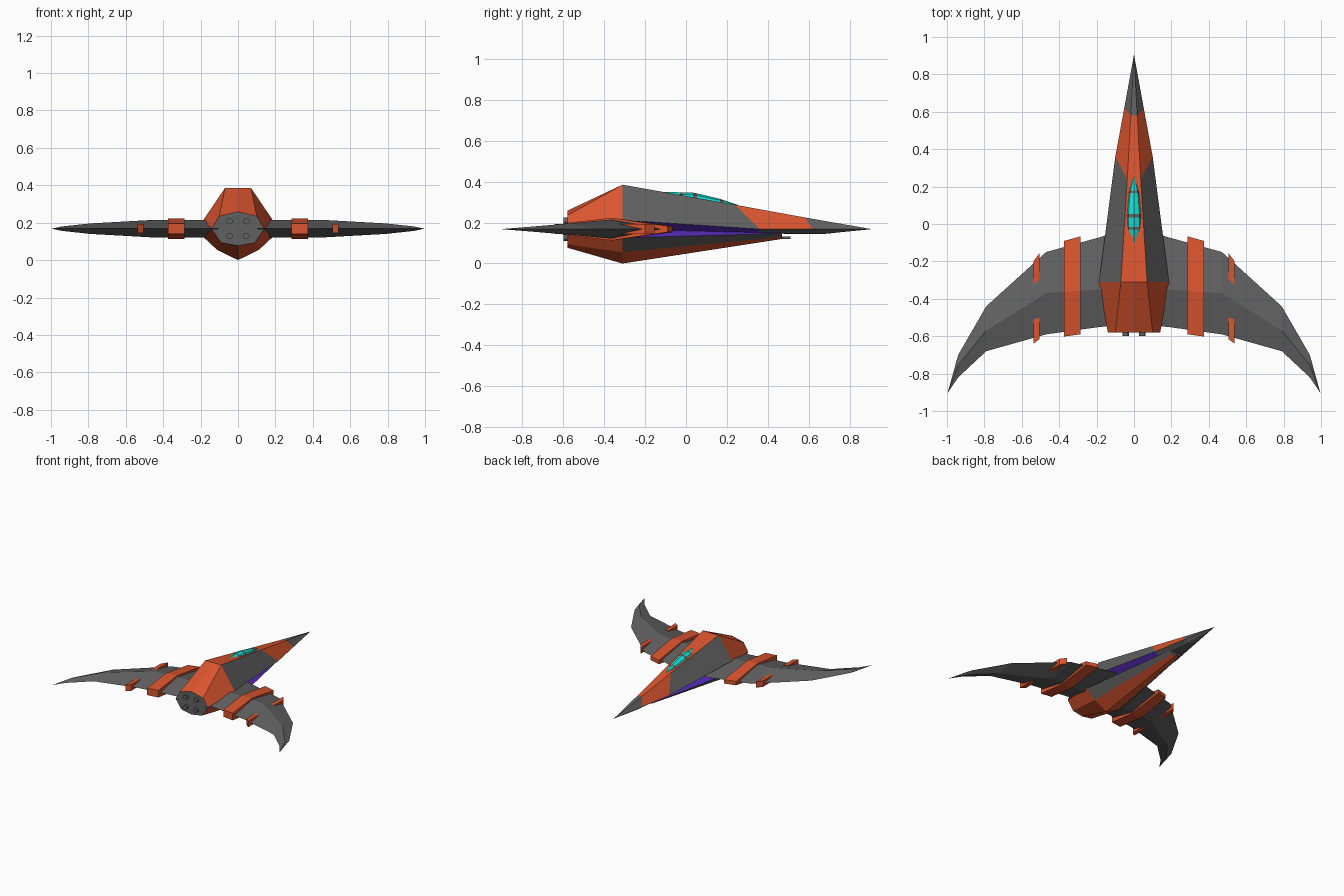
import bpy
import bmesh
from mathutils import Vector

cube = bpy.data.objects.get("Cube")
if cube:
    bpy.data.objects.remove(cube, do_unlink=True)

MID = 0.168  # height of the wing plane


def make_material(name, color):
    mat = bpy.data.materials.new(name)
    mat.use_nodes = True
    mat.diffuse_color = (*color, 1)
    mat.node_tree.nodes["Principled BSDF"].inputs["Base Color"].default_value = (*color, 1)
    return mat


GREY, ORANGE, CYAN, PURPLE = range(4)
palette = [
    make_material("hull_grey", (0.12, 0.12, 0.12)),
    make_material("orange_red", (0.7, 0.09, 0.028)),
    make_material("canopy_cyan", (0.008, 0.7, 0.62)),
    make_material("channel_purple", (0.1, 0.025, 0.5)),
]


def loft(name, rings, paint):
    """Skin closed rings of points; paint(segment, side) picks the colour, caps are grey unless painted."""
    bm = bmesh.new()
    loops = [[bm.verts.new(p) for p in ring] for ring in rings]
    count = len(rings[0])
    for seg, (a, b) in enumerate(zip(loops, loops[1:])):
        for side in range(count):
            nxt = (side + 1) % count
            face = bm.faces.new((a[side], a[nxt], b[nxt], b[side]))
            face.material_index = paint(seg, side)
    for seg, loop in ((-1, loops[0]), (-2, loops[-1])):
        bm.faces.new(loop).material_index = paint(seg, 0)
    bmesh.ops.remove_doubles(bm, verts=bm.verts, dist=0.0005)
    bmesh.ops.recalc_face_normals(bm, faces=bm.faces)
    mesh = bpy.data.meshes.new(name)
    bm.to_mesh(mesh)
    bm.free()
    for mat in palette:
        mesh.materials.append(mat)
    obj = bpy.data.objects.new(name, mesh)
    bpy.context.collection.objects.link(obj)
    return obj


def mirrored_ring(half):
    """Half section from top centre to bottom centre, completed on the other side."""
    points = [Vector(p) for p in half]
    return points + [Vector((-p.x, p.y, p.z)) for p in points[-2:0:-1]]


def half_side(side, count):
    """Index of a ring side counted from the top centre on either half."""
    return min(side, count - 1 - side)


# Upper hull: top centre, shoulder, side edge, channel root, bottom centre
tail, waist, tip = -0.58, -0.31, 0.907
upper = [
    [(0, tail, 0.258), (0.1, tail, 0.235), (0.14, tail, MID), (0.1, tail, MID), (0, tail, MID)],
    [(0, waist, 0.385), (0.07, waist, 0.385), (0.187, waist, 0.212), (0.13, waist, MID), (0, waist, MID)],
    [(0, 0.24, 0.287), (0.036, 0.24, 0.287), (0.1, 0.36, MID), (0.06, 0.35, 0.15), (0, 0.35, 0.147)],
    [(0, 0.58, 0.225), (0.017, 0.58, 0.225), (0.052, 0.62, MID), (0.025, 0.63, 0.147), (0, 0.66, 0.143)],
    [(0, tip, MID)] * 5,
]


def paint_upper(seg, side):
    part = half_side(side, 8)
    if seg < 0:
        return GREY
    if part >= 2:
        return PURPLE if seg < 2 else GREY
    if seg == 3 or (seg == 1 and part == 1):
        return GREY
    return ORANGE


loft("upper_hull", [mirrored_ring(r) for r in upper], paint_upper)

# Lower hull: centre, channel root, side edge, chine, keel
nose = 0.47
lower = [
    [(0, tail, MID), (0.1, tail, MID), (0.14, tail, MID - 0.003), (0.09, tail, 0.093), (0, tail, 0.077)],
    [(0, waist, MID), (0.13, waist, MID), (0.187, waist, 0.125), (0.112, waist, 0.055), (0, waist, 0)],
    [(0, nose, 0.15), (0.03, nose, 0.15), (0.055, nose, 0.147), (0.03, nose, 0.13), (0, nose, 0.12)],
]


def paint_lower(seg, side):
    part = half_side(side, 8)
    if seg < 0:
        return GREY
    if part < 2:
        return PURPLE
    return GREY if seg == 1 and part == 2 else ORANGE


loft("lower_hull", [mirrored_ring(r) for r in lower], paint_lower)

# Wing stations: x, leading y, ridge y, trailing y, half thickness
stations = [
    (0.1, -0.045, -0.34, -0.545, 0.046),
    (0.18, -0.07, -0.35, -0.55, 0.046),
    (0.47, -0.15, -0.37, -0.59, 0.046),
    (0.79, -0.44, -0.57, -0.68, 0.028),
    (0.94, -0.70, -0.755, -0.82, 0.012),
    (0.997, -0.905, -0.905, -0.905, 0),
]


def wing_at(x):
    """Interpolated lead, ridge, trail and thickness at a span position."""
    for a, b in zip(stations, stations[1:]):
        if a[0] <= x <= b[0]:
            t = (x - a[0]) / (b[0] - a[0])
            return [p + (q - p) * t for p, q in zip(a[1:], b[1:])]


def diamond(sign, x, lead, ridge, trail, half):
    x *= sign
    return [(x, lead, MID), (x, ridge, MID + half), (x, trail, MID), (x, ridge, MID - half)]


def band_ring(sign, x):
    """Wing section grown slightly, with blunt front and rear ends."""
    lead, ridge, trail, half = wing_at(x)
    outline = [(lead + 0.033, 0.015), (ridge, half + 0.009), (trail - 0.025, 0.028)]
    top = [(sign * x, y, MID + h) for y, h in outline]
    return top + [(sign * x, y, MID - h) for y, h in reversed(outline)]


def clip_ring(sign, x, front, back):
    half = 0.024
    return [(sign * x, y, MID + h) for y, h in
            ((front, half), (back, half), (back, -half), (front, -half))]


for label, sign in (("left", 1), ("right", -1)):
    loft(label + "_wing", [diamond(sign, *s) for s in stations], lambda seg, side: GREY)
    loft(label + "_wing_band", [band_ring(sign, x) for x in (0.285, 0.375)],
         lambda seg, side: ORANGE)
    # Small clips on the leading and trailing edges
    for end, inner, outer in (("front", (-0.155, -0.32), (-0.2, -0.35)),
                              ("rear", (-0.5, -0.615), (-0.51, -0.64))):
        loft(label + "_" + end + "_clip",
             [clip_ring(sign, 0.505, *inner), clip_ring(sign, 0.538, *outer)],
             lambda seg, side: ORANGE)

# Canopy: y, half width, top height; grey frames fill every second segment
canopy = [(-0.105, 0.012, 0.349), (-0.03, 0.046, 0.348), (-0.017, 0.049, 0.348),
          (0.035, 0.05, 0.346), (0.053, 0.049, 0.343), (0.165, 0.035, 0.316),
          (0.18, 0.031, 0.311), (0.255, 0.002, 0.286)]


def canopy_ring(y, width, top):
    base = 0.305 - 0.1 * max(y, 0)
    base = min(base, top - 0.005)
    shoulder = top - 0.25 * (top - base)
    half = [(0, y, top), (width * 0.6, y, shoulder), (width, y, base), (0, y, base)]
    return mirrored_ring(half)


loft("canopy", [canopy_ring(*c) for c in canopy],
     lambda seg, side: GREY if seg in (1, 3, 5) else CYAN)


# Engine nozzles and the chin barrel
def cylinder(name, location, radius, depth):
    bpy.ops.mesh.primitive_cylinder_add(vertices=12, radius=radius, depth=depth,
                                        location=location, rotation=(1.5708, 0, 0))
    obj = bpy.context.object
    obj.name = name
    obj.data.materials.append(palette[GREY])


for side, x in (("left", 0.045), ("right", -0.045)):
    for level, z in (("upper", 0.208), ("lower", 0.128)):
        cylinder(side + "_" + level + "_nozzle", (x, -0.58, z), 0.017, 0.036)
cylinder("chin_barrel", (0, 0.46, 0.126), 0.006, 0.1)
